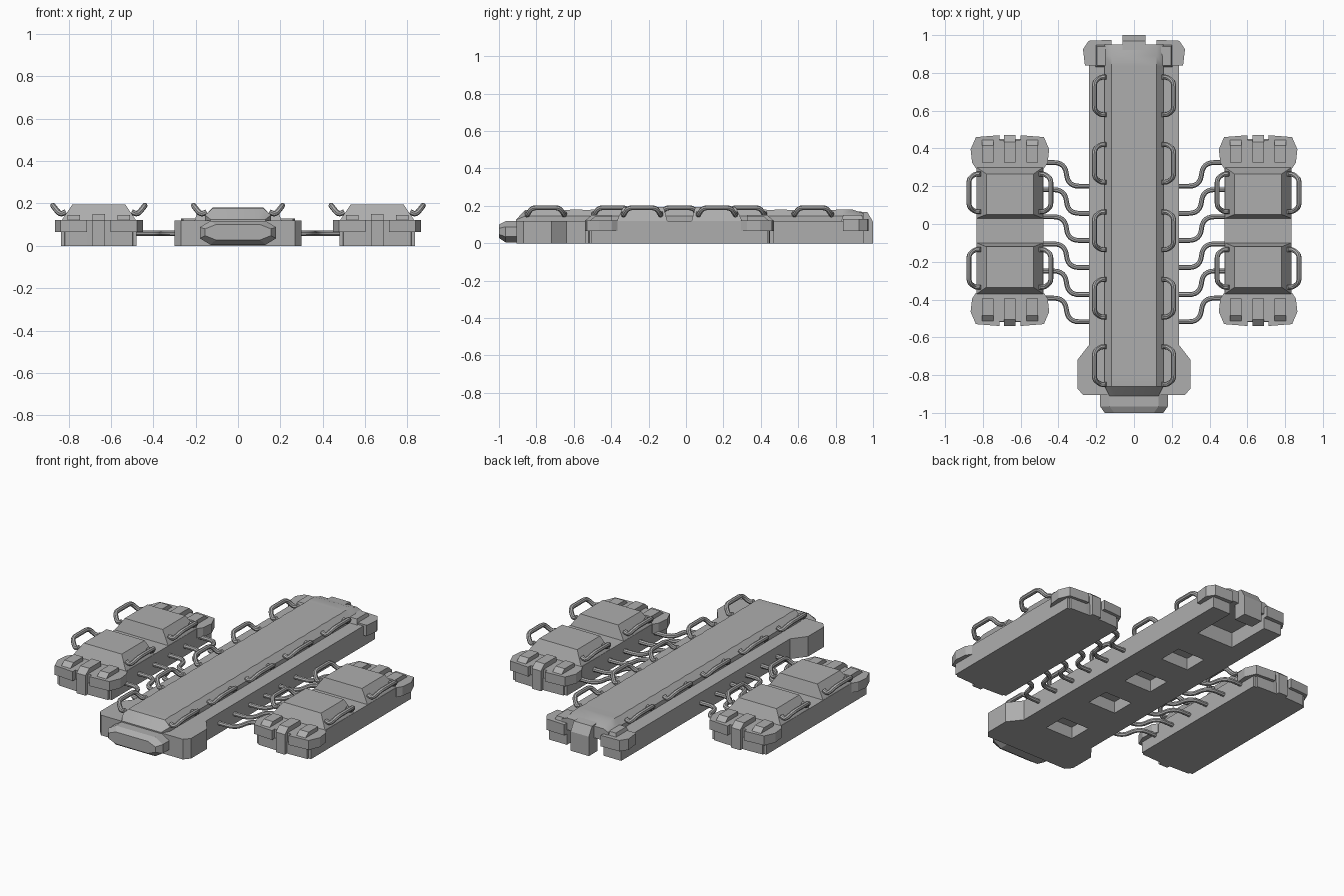
import bpy, bmesh, math
from mathutils import Vector

if "Cube" in bpy.data.objects:
    bpy.data.objects.remove(bpy.data.objects["Cube"])

grey = bpy.data.materials.new("matt grey")
grey.use_nodes = True
grey.diffuse_color = (0.42, 0.42, 0.42, 1)
bsdf = next(n for n in grey.node_tree.nodes if n.type == 'BSDF_PRINCIPLED')
bsdf.inputs["Base Color"].default_value = grey.diffuse_color


def finish(name, bm, mirror=False, smooth=False):
    bmesh.ops.recalc_face_normals(bm, faces=bm.faces[:])
    mesh = bpy.data.meshes.new(name)
    bm.to_mesh(mesh)
    bm.free()
    ob = bpy.data.objects.new(name, mesh)
    bpy.context.collection.objects.link(ob)
    mesh.materials.append(grey)
    bpy.ops.object.select_all(action='DESELECT')
    ob.select_set(True)
    bpy.context.view_layer.objects.active = ob
    if smooth:
        bpy.ops.object.shade_smooth_by_angle(angle=math.radians(40))
    if mirror:
        ob.modifiers.new("mirror", 'MIRROR')
    return ob


def loft(bm, rings):
    """Skin matching rings of points and close both ends."""
    rows = [[bm.verts.new(p) for p in ring] for ring in rings]
    n = len(rows[0])
    for a, b in zip(rows, rows[1:]):
        for i in range(n):
            bm.faces.new((a[i], a[(i + 1) % n], b[(i + 1) % n], b[i]))
    bm.faces.new(rows[0])
    bm.faces.new(rows[-1])


def slab(bm, outline, z0, z1):
    loft(bm, [[(x, y, z) for x, y in outline] for z in (z0, z1)])


def rect(x0, x1, y0, y1):
    return [(x0, y0), (x1, y0), (x1, y1), (x0, y1)]


def taper(bm, base, top, z0, z1):
    """Block whose top rectangle differs from its base."""
    loft(bm, [[(x, y, z0) for x, y in rect(*base)], [(x, y, z1) for x, y in rect(*top)]])


def rounded(points, r=0.025, steps=4):
    """Round the corners of a path with small quadratic arcs."""
    pts = [Vector(p) for p in points]
    out = [pts[0]]
    for a, b, c in zip(pts, pts[1:], pts[2:]):
        p = b + (a - b).normalized() * min(r, (a - b).length * 0.48)
        q = b + (c - b).normalized() * min(r, (c - b).length * 0.48)
        for i in range(steps + 1):
            t = i / steps
            out.append(p * (1 - t) ** 2 + b * 2 * t * (1 - t) + q * t * t)
    return out + [pts[-1]]


def tube(bm, path, radius=0.013, sides=8):
    rings, normal = [], None
    for i, p in enumerate(path):
        d = (path[min(i + 1, len(path) - 1)] - path[max(i - 1, 0)]).normalized()
        normal = Vector((0.1, 0.2, 1)) if normal is None else normal
        normal = (normal - d * normal.dot(d)).normalized()
        side = d.cross(normal)
        rings.append([p + radius * (normal * math.cos(a) + side * math.sin(a))
                      for a in (2 * math.pi * k / sides for k in range(sides))])
    loft(bm, rings)


def handle(bm, x, out, y, half=0.1):
    """Loop handle leaning outwards from a sloped cover edge."""
    prof = [(0, 0.16), (0.028, 0.147), (0.062, 0.19)]
    a = [(x + out * d, y - half + (0.025 if i == 2 else 0), z) for i, (d, z) in enumerate(prof)]
    b = [(px, 2 * y - py, pz) for px, py, pz in reversed(a)]
    tube(bm, rounded(a + b))


# Central hull with flared front shoulders
half = [(0.27, -0.905), (0.3, -0.87), (0.3, -0.72), (0.238, -0.64), (0.238, 0.95)]
bm = bmesh.new()
slab(bm, half + [(-x, y) for x, y in reversed(half)], 0, 0.12)
hull = finish("central_hull", bm)

# Underside pockets and rear notch
bm = bmesh.new()
for y in (-0.56, -0.2, 0.1, 0.41):
    slab(bm, rect(-0.09, 0.09, y - 0.07, y + 0.07), -0.1, 0.07)
slab(bm, rect(-0.12, 0.12, 0.68, 1.1), -0.1, 0.09)
cutter = finish("pocket_cutter", bm)
cutter.hide_render = True
cut = hull.modifiers.new("pockets", 'BOOLEAN')
cut.object, cut.operation, cut.solver = cutter, 'DIFFERENCE', 'EXACT'
bpy.context.view_layer.objects.active = hull
bpy.ops.object.modifier_apply(modifier=cut.name)
bpy.data.objects.remove(cutter)

# Raised deck with gently rippled panels
def deck_ring(y, w, top):
    prof = [(w, 0.115), (w, min(0.145, top)), (w - 0.035, top)]
    return [(x, y, z) for x, z in prof] + [(-x, y, z) for x, z in reversed(prof)]

bm = bmesh.new()
rings = [deck_ring(-0.91, 0.13, 0.125), deck_ring(-0.86, 0.155, 0.178)]
count = 32
for i in range(1, count):
    rings.append(deck_ring(-0.86 + 1.75 * i / count, 0.155, 0.178 + (0.003 if i % 2 else 0)))
rings += [deck_ring(0.89, 0.155, 0.18), deck_ring(0.95, 0.155, 0.16)]
loft(bm, rings)
finish("raised_deck", bm, smooth=True)

# Faceted nose
bm = bmesh.new()
def nose_ring(y, w, z0, z1, c):
    prof = [(w - 0.05, z0), (w, z0 + c), (w, z1 - c), (w - 0.05, z1)]
    return [(x, y, z) for x, z in prof] + [(-x, y, z) for x, z in reversed(prof)]
loft(bm, [nose_ring(-0.9, 0.18, 0.005, 0.118, 0.03), nose_ring(-0.965, 0.18, 0.005, 0.118, 0.03),
          nose_ring(-1.0, 0.155, 0.028, 0.1, 0.02)])
finish("nose", bm)

# Tail clip and rear corner caps
bm = bmesh.new()
prof = [(0.92, 0), (1.0, 0), (1.0, 0.115), (0.97, 0.166), (0.92, 0.17)]
loft(bm, [[(x, y, z) for y, z in prof] for x in (-0.06, 0.06)])
finish("tail_clip", bm)
bm = bmesh.new()
slab(bm, [(0.12, 0.84), (0.26, 0.84), (0.27, 0.925), (0.24, 0.97), (0.12, 0.975)], 0.065, 0.13)
taper(bm, (0.14, 0.205, 0.83, 0.95), (0.14, 0.195, 0.84, 0.94), 0.12, 0.15)
finish("rear_corner_caps", bm, mirror=True)

# Handles along the deck
bm = bmesh.new()
for i in range(5):
    handle(bm, 0.148, 1, -0.75 + i * 0.357)
finish("deck_handles", bm, mirror=True, smooth=True)

# Side modules
CX, CY = 0.657, -0.035
bm = bmesh.new()
slab(bm, rect(CX - 0.178, CX + 0.178, CY - 0.47, CY + 0.47), 0, 0.12)
finish("module_bases", bm, mirror=True)

caps, clips, pads, covers = (bmesh.new() for _ in range(4))
for s in (-1, 1):
    def ys(y):
        return CY + s * y
    # Stepped end caps with a gap around the middle clip
    slab(caps, [(CX + x, ys(y)) for x, y in
                [(-0.18, 0.33), (-0.2, 0.36), (-0.208, 0.43), (-0.18, 0.495), (-0.055, 0.505),
                 (-0.055, 0.48), (0.055, 0.48), (0.055, 0.505), (0.18, 0.495), (0.208, 0.43),
                 (0.2, 0.36), (0.18, 0.33)]], 0.065, 0.121)
    slab(caps, [(CX + x, ys(y)) for x, y in
                [(-0.178, 0.4), (-0.16, 0.48), (-0.055, 0.485), (0.055, 0.485),
                 (0.16, 0.48), (0.178, 0.4)]], 0, 0.07)
    # Middle clip wrapping down the end
    prof = [(0.36, 0.1), (0.36, 0.15), (0.47, 0.15), (0.505, 0.12), (0.505, 0), (0.45, 0)]
    loft(clips, [[(CX + x, ys(y), z) for y, z in prof] for x in (-0.03, 0.03)])
    # Outer wedge pads
    for x in (-0.118, 0.118):
        prof = [(0.36, 0.11), (0.36, 0.145), (0.45, 0.145), (0.48, 0.12), (0.48, 0.11)]
        loft(pads, [[(CX + x + w, ys(y), z) for y, z in prof] for w in (-0.03, 0.03)])
    # Sloped covers
    lo, hi = sorted((ys(0.065), ys(0.335)))
    a, b = (0.02, 0.035) if s > 0 else (0.035, 0.02)
    taper(covers, (CX - 0.176, CX + 0.176, lo, hi), (CX - 0.125, CX + 0.125, lo + a, hi - b),
          0.12, 0.195)
finish("module_end_caps", caps, mirror=True)
finish("module_end_clips", clips, mirror=True)
finish("module_pads", pads, mirror=True)
finish("module_covers", covers, mirror=True)

# Module handles
bm = bmesh.new()
for y in (0.165, -0.235):
    for out in (-1, 1):
        handle(bm, CX + out * 0.155, out, y)
finish("module_handles", bm, mirror=True, smooth=True)

# Bent cables between hull and modules
bm = bmesh.new()
for i in range(6):
    y = 0.325 - i * 0.1435
    tube(bm, rounded([(0.5, y, 0.06), (0.365, y, 0.06), (0.35, y - 0.125, 0.06),
                      (0.22, y - 0.125, 0.06)], r=0.06, steps=6))
finish("connecting_cables", bm, mirror=True, smooth=True)
